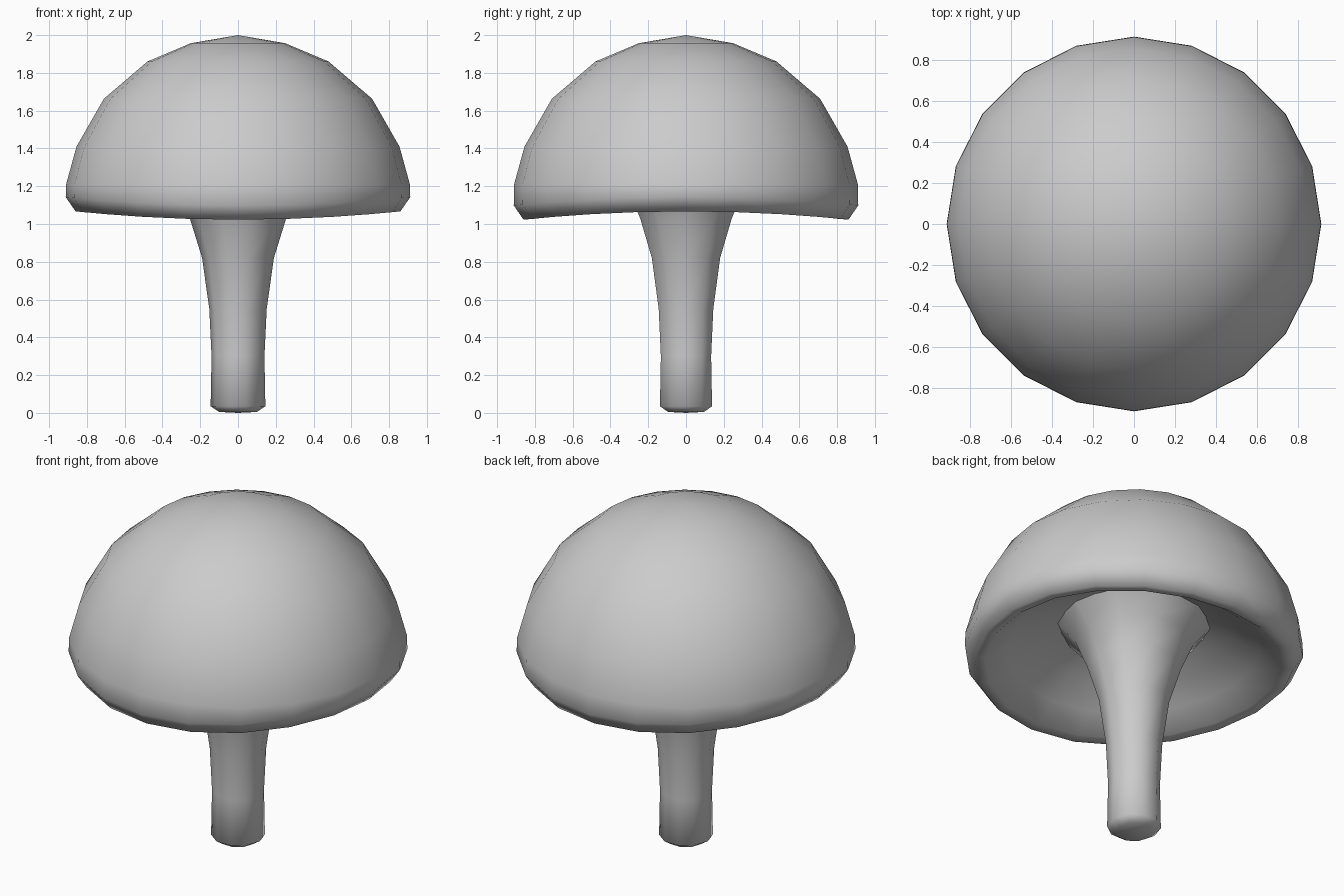
import bpy, bmesh, math

if "Cube" in bpy.data.objects:
    bpy.data.objects.remove(bpy.data.objects["Cube"])


def lathe(name, profile, sides, wobble=None, close_start=True):
    """Revolve (radius, z) points around z; an end with radius 0 becomes a pole."""
    bm = bmesh.new()
    rings = []
    for r, z in profile:
        if r == 0:
            rings.append([bm.verts.new((0, 0, z))])
            continue
        ring = []
        for i in range(sides):
            a = 2 * math.pi * i / sides
            dz = wobble(a, r, z) if wobble else 0
            ring.append(bm.verts.new((r * math.cos(a), r * math.sin(a), z + dz)))
        rings.append(ring)
    for a, b in zip(rings, rings[1:]):
        for i in range(sides):
            j = (i + 1) % sides
            if len(a) == 1:
                bm.faces.new((a[0], b[i], b[j]))
            elif len(b) == 1:
                bm.faces.new((a[i], b[0], a[j]))
            else:
                bm.faces.new((a[i], b[i], b[j], a[j]))
    bmesh.ops.recalc_face_normals(bm, faces=bm.faces)
    me = bpy.data.meshes.new(name)
    bm.to_mesh(me)
    bm.free()
    # make sure the surface faces outward
    if me.polygons[0].normal.z * (1 if profile[0][1] > 1 else -1) < 0:
        me.flip_normals()
    for p in me.polygons:
        p.use_smooth = True
    ob = bpy.data.objects.new(name, me)
    bpy.context.collection.objects.link(ob)
    return ob


# Rim droops at front and back and lifts at the sides
def rim_wave(a, r, z):
    if z > 1.19 or r < 0.6:
        return 0
    return 0.022 * math.cos(2 * a)


# Cap: dome, rolled rim and hollow underside
lathe("cap", [(0, 2.0), (0.25, 1.957), (0.48, 1.86), (0.71, 1.663),
              (0.855, 1.41), (0.91, 1.21), (0.912, 1.12), (0.86, 1.045),
              (0.80, 1.05), (0.68, 1.14), (0.54, 1.23), (0.40, 1.29)],
      20, rim_wave)

# Stem: rounded foot, flaring into the underside of the cap
lathe("stem", [(0, 0.0), (0.10, 0.005), (0.145, 0.035), (0.14, 0.30),
               (0.152, 0.55), (0.19, 0.82), (0.255, 1.03), (0.32, 1.18),
               (0.42, 1.295)], 10)
